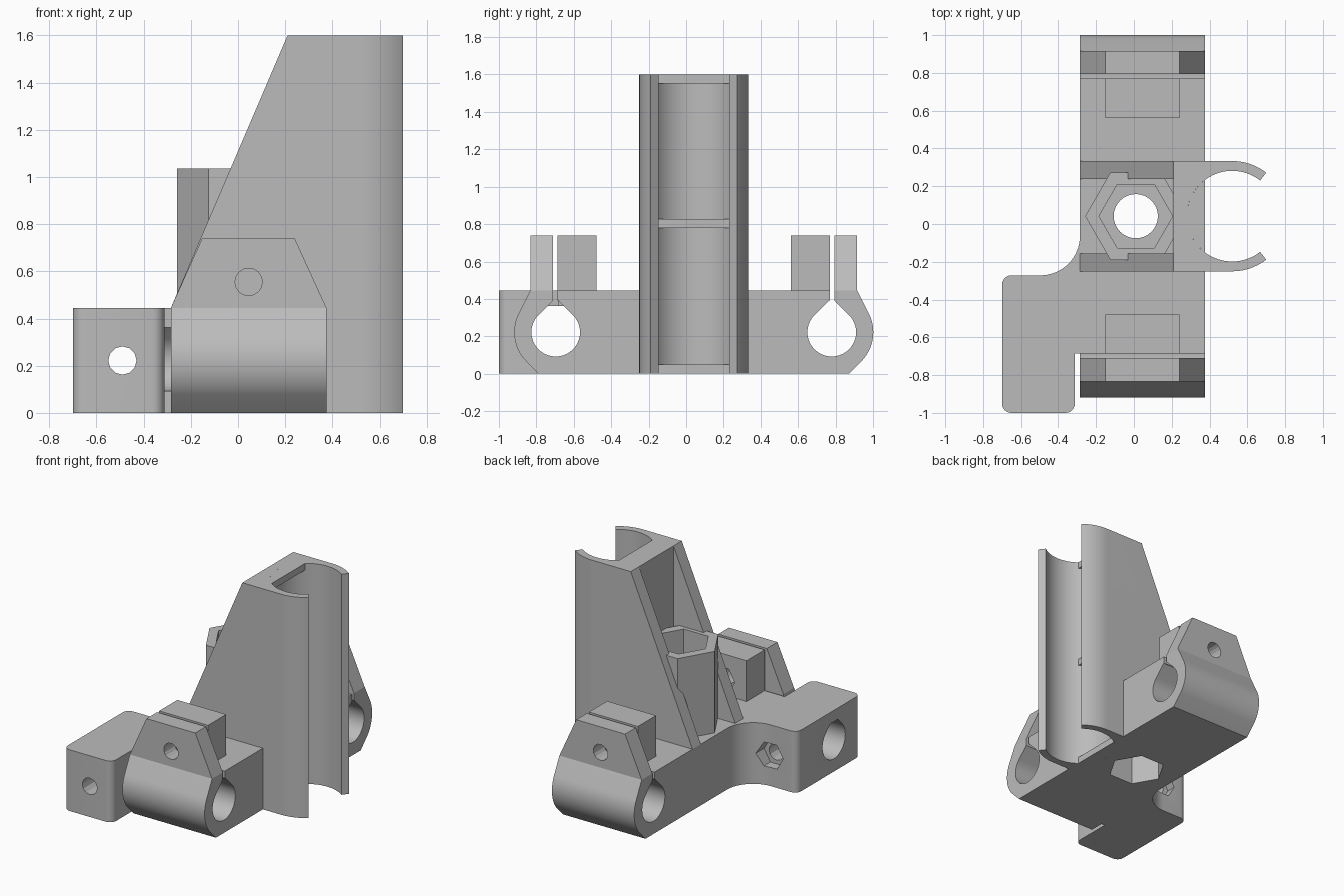
import bpy, bmesh, math

if "Cube" in bpy.data.objects:
    bpy.data.objects.remove(bpy.data.objects["Cube"])

YC = 0.0415            # symmetry plane of base and tower
CLAMP = 0.738          # clamp centre offset from that plane
ROD_Z = 0.222
TX = 0.52              # axis of the vertical bearing holder

grey = bpy.data.materials.new("grey plastic")
grey.diffuse_color = (0.5, 0.5, 0.5, 1)
grey.use_nodes = True
grey.node_tree.nodes["Principled BSDF"].inputs["Base Color"].default_value = grey.diffuse_color


def arc(cx, cy, r, a0, a1, n):
    return [(cx + r * math.cos(math.radians(a0 + (a1 - a0) * i / n)),
             cy + r * math.sin(math.radians(a0 + (a1 - a0) * i / n))) for i in range(n + 1)]


def ring(cx, cy, r, n):
    return arc(cx, cy, r, 0, 360, n)[:-1]


def rect(a0, a1, b0, b1):
    return [(a0, b0), (a1, b0), (a1, b1), (a0, b1)]


def prism(name, pts, axis, lo, hi):
    """Extrude a 2D profile along an axis."""
    place = {'x': lambda a, b, t: (t, a, b), 'y': lambda a, b, t: (a, t, b),
             'z': lambda a, b, t: (a, b, t)}[axis]
    bm = bmesh.new()
    low = [bm.verts.new(place(a, b, lo)) for a, b in pts]
    high = [bm.verts.new(place(a, b, hi)) for a, b in pts]
    bm.faces.new(low)
    bm.faces.new(high)
    for i in range(len(pts)):
        j = (i + 1) % len(pts)
        bm.faces.new((low[i], low[j], high[j], high[i]))
    bmesh.ops.recalc_face_normals(bm, faces=bm.faces[:])
    me = bpy.data.meshes.new(name)
    bm.to_mesh(me)
    bm.free()
    me.materials.append(grey)
    ob = bpy.data.objects.new(name, me)
    bpy.context.collection.objects.link(ob)
    return ob


def cut(ob, pts, axis, lo, hi):
    """Subtract a prism and discard the cutter."""
    tool = prism("cutter", pts, axis, lo, hi)
    tool.hide_render = True
    mod = ob.modifiers.new("cut", 'BOOLEAN')
    mod.operation, mod.solver, mod.object = 'DIFFERENCE', 'EXACT', tool
    bpy.context.view_layer.objects.active = ob
    bpy.ops.object.modifier_apply(modifier=mod.name)
    bpy.data.objects.remove(tool)


def teardrop(y, top):
    r = 0.13
    w = r * math.sqrt(2) - (top - ROD_Z)
    return arc(y, ROD_Z, r, 135, 405, 30) + [(y + w, top), (y - w, top)]


# Base with rounded clamp ends
half = [(0.83, 0)] + arc(CLAMP, ROD_Z, 0.222, -40, 28, 12) + [(0.874, 0.444)]
base = prism("base", [(YC + a, b) for a, b in half] + [(YC - a, b) for a, b in reversed(half)],
             'x', -0.285, 0.375)
for s in (-1, 1):
    cut(base, teardrop(YC + s * CLAMP, 0.392), 'x', -1, 1)
    y0, y1 = sorted((YC + s * 0.728, YC + s * 0.752))
    cut(base, rect(y0, y1, 0.3, 0.6), 'x', -1, 1)
cut(base, ring(TX, YC, 0.24, 64), 'z', -0.1, 0.6)
# Nut pockets above and below a floor with a rod hole
cut(base, ring(0.01, YC, 0.195, 6), 'z', -0.1, 0.28)
cut(base, ring(0.01, YC, 0.195, 6), 'z', 0.38, 0.6)
cut(base, ring(0.01, YC, 0.117, 32), 'z', 0.2, 0.42)

# Clamp jaws: trapezoid outer plate, boxed inner jaw with nut trap
parts = [base]
for s, side in ((-1, "front"), (1, "back")):
    y0, y1 = sorted((YC + s * 0.752, YC + s * 0.874))
    plate = prism(side + "_clamp_plate",
                  [(-0.285, 0.444), (0.375, 0.444), (0.24, 0.74), (-0.152, 0.74)], 'y', y0, y1)
    y0, y1 = sorted((YC + s * 0.52, YC + s * 0.728))
    jaw = prism(side + "_clamp_jaw", rect(-0.152, 0.24, 0.444, 0.74), 'y', y0, y1)
    for ob in (plate, jaw):
        cut(ob, ring(0.045, 0.555, 0.058, 16), 'y', -2, 2)
    y0, y1 = sorted((YC + s * 0.45, YC + s * 0.59))
    cut(jaw, ring(0.045, 0.555, 0.1, 6), 'y', y0, y1)
    parts += [plate, jaw]

# Bearing tower: open C holder with two sloping side walls
H, W = 0.292, 0.197
outline = ([(-0.285, YC - H)] + arc(TX, YC, H, -90, -52, 10)
           + arc(TX, YC, 0.24, -52, -308, 56) + arc(TX, YC, H, 52, 90, 10)
           + [(-0.285, YC + H), (-0.285, YC + W), (0.21, YC + W),
              (0.21, YC - W), (-0.285, YC - W)])
tower = prism("bearing_tower", outline, 'z', 0, 1.6)
cut(tower, [(0.375, -0.1), (0.375, 0.444), (-0.285, 0.444), (0.2528, 1.7), (-1, 1.7), (-1, -0.1)],
    'y', -2, 2)
parts.append(tower)

# Bearing stop ribs
a = math.degrees(math.acos(0.145 / 0.24))
for i, z in enumerate((0, 0.78, 1.552)):
    parts.append(prism("bearing_rib_%d" % i, arc(TX, YC, 0.24, 180 - a, 180 + a, 18),
                       'z', z, z + 0.048))

# Hexagonal nut post
post = prism("nut_post", ring(0.01, YC, 0.268, 6), 'z', 0.444, 1.035)
cut(post, ring(0.01, YC, 0.195, 6), 'z', 0.3, 1.2)
parts.append(post)

# Side block with rounded corners and a fillet into the base
r = 0.05
outline = (arc(-0.7 + r, -1 + r, r, 270, 180, 6) + arc(-0.7 + r, -0.272 - r, r, 180, 90, 6)
           + arc(-0.495, -0.062, 0.21, -90, 0, 16)
           + [(-0.285, -0.685), (-0.312, -0.685)] + arc(-0.312 - r, -1 + r, r, 0, -90, 6))
block = prism("side_block", outline, 'z', 0, 0.444)
cut(block, teardrop(YC - CLAMP, 0.362), 'x', -1, 0)
cut(block, ring(-0.49, ROD_Z, 0.06, 12), 'y', -2, 0.5)
cut(block, ring(-0.49, ROD_Z, 0.1, 6), 'y', -0.34, 0)
parts.append(block)

# Smooth the curved walls, keep edges sharp
for ob in parts:
    bpy.ops.object.select_all(action='DESELECT')
    ob.select_set(True)
    bpy.context.view_layer.objects.active = ob
    bpy.ops.object.shade_smooth_by_angle(angle=math.radians(20))
